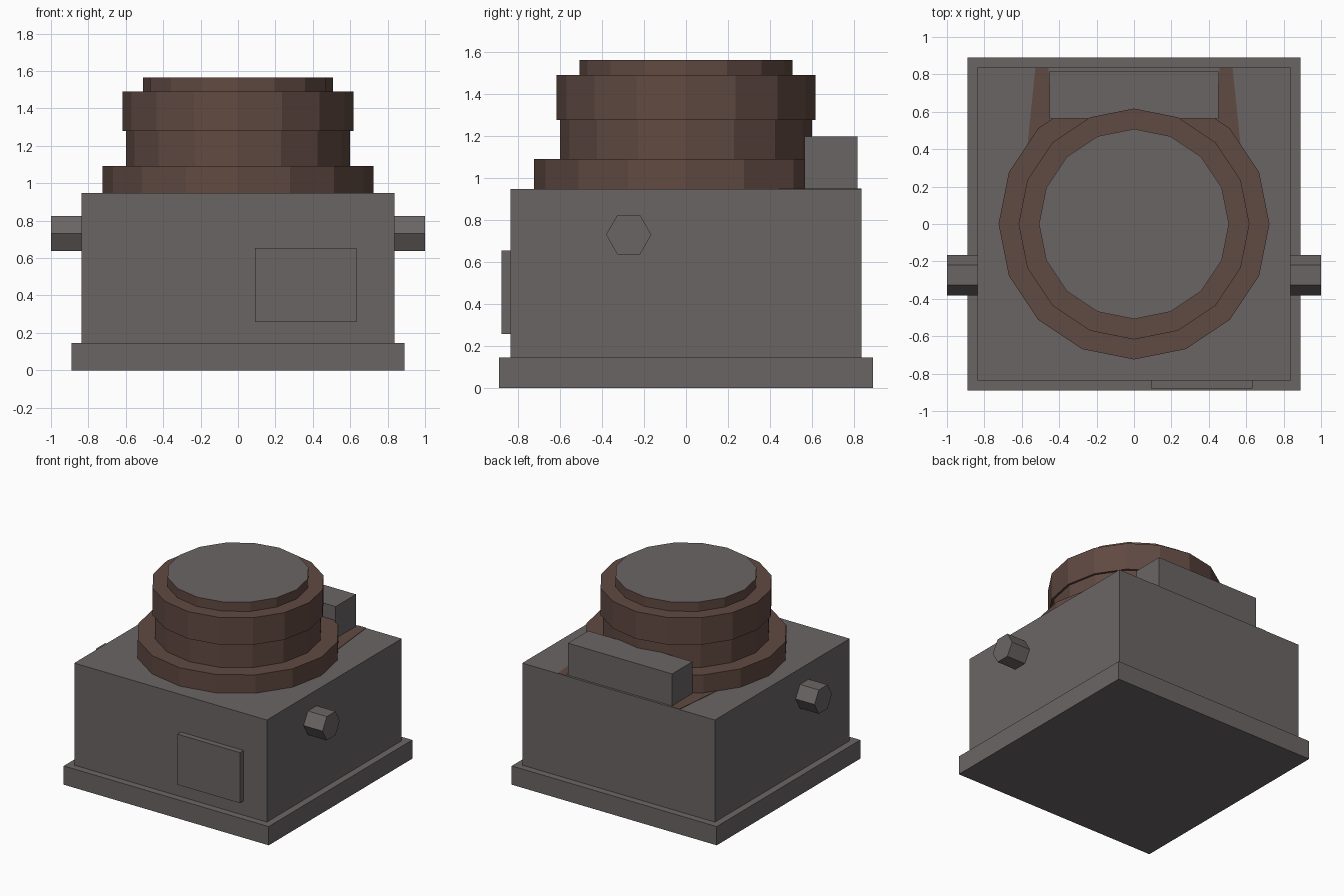
import bpy, bmesh, math

if "Cube" in bpy.data.objects:
    bpy.data.objects.remove(bpy.data.objects["Cube"])


def material(name, rgb):
    m = bpy.data.materials.new(name)
    m.diffuse_color = (*rgb, 1)
    m.use_nodes = True
    m.node_tree.nodes["Principled BSDF"].inputs["Base Color"].default_value = m.diffuse_color
    return m


GREY = material("warm grey", (0.145, 0.131, 0.129))
BROWN = material("rust brown", (0.118, 0.067, 0.054))


def mesh_object(name, bm, *mats):
    bmesh.ops.recalc_face_normals(bm, faces=bm.faces[:])
    me = bpy.data.meshes.new(name)
    bm.to_mesh(me)
    bm.free()
    for m in mats:
        me.materials.append(m)
    ob = bpy.data.objects.new(name, me)
    bpy.context.collection.objects.link(ob)
    return ob


def prism(name, points, offset, mat):
    """Extrude a flat outline along an offset vector."""
    bm = bmesh.new()
    face = bm.faces.new([bm.verts.new(p) for p in points])
    new = bmesh.ops.extrude_face_region(bm, geom=[face], use_keep_orig=True)["geom"]
    bmesh.ops.translate(bm, vec=offset,
                        verts=[g for g in new if isinstance(g, bmesh.types.BMVert)])
    return mesh_object(name, bm, mat)


def box(name, x0, x1, y0, y1, z0, z1, mat):
    outline = [(x0, y0, z0), (x1, y0, z0), (x1, y1, z0), (x0, y1, z0)]
    return prism(name, outline, (0, 0, z1 - z0), mat)


# Square building: plinth, main block, front panel, rear block on the roof
box("plinth", -0.89, 0.89, -0.89, 0.89, 0, 0.147, GREY)
box("main_block", -0.836, 0.836, -0.836, 0.836, 0.147, 0.948, GREY)
box("front_panel", 0.09, 0.633, -0.88, -0.83, 0.258, 0.655, GREY)
box("rear_block", -0.452, 0.452, 0.565, 0.818, 0.945, 1.2, GREY)

# Stepped sixteen-sided drum with a grey lid
SIDES = 16
profile = [(0.724, 0.945), (0.724, 1.092), (0.6, 1.092), (0.6, 1.278),
           (0.617, 1.278), (0.617, 1.491), (0.508, 1.491), (0.508, 1.564)]
bm = bmesh.new()
rings = [[bm.verts.new((r * math.cos(i * math.tau / SIDES),
                        r * math.sin(i * math.tau / SIDES), z))
          for i in range(SIDES)] for r, z in profile]
for low, high in zip(rings, rings[1:]):
    for i in range(SIDES):
        j = (i + 1) % SIDES
        bm.faces.new((low[i], low[j], high[j], high[i]))
bm.faces.new(rings[0][::-1])
bm.faces.new(rings[-1]).material_index = 1
mesh_object("stepped_drum", bm, BROWN, GREY)

for side, label in ((-1, "left"), (1, "right")):
    # Hexagonal side pegs
    hexagon = [(side * 0.83, -0.273 + 0.108 * math.cos(i * math.pi / 3),
                0.731 + 0.108 * math.sin(i * math.pi / 3)) for i in range(6)]
    prism(label + "_peg", hexagon, (side * 0.17, 0, 0), GREY)
    # Painted roof strips beside the rear block
    strip = [(side * x, y, 0.946) for x, y in
             ((0.572, 0.4), (0.527, 0.836), (0.457, 0.836), (0.445, 0.56))]
    prism(label + "_roof_strip", strip, (0, 0, 0.005), BROWN)
